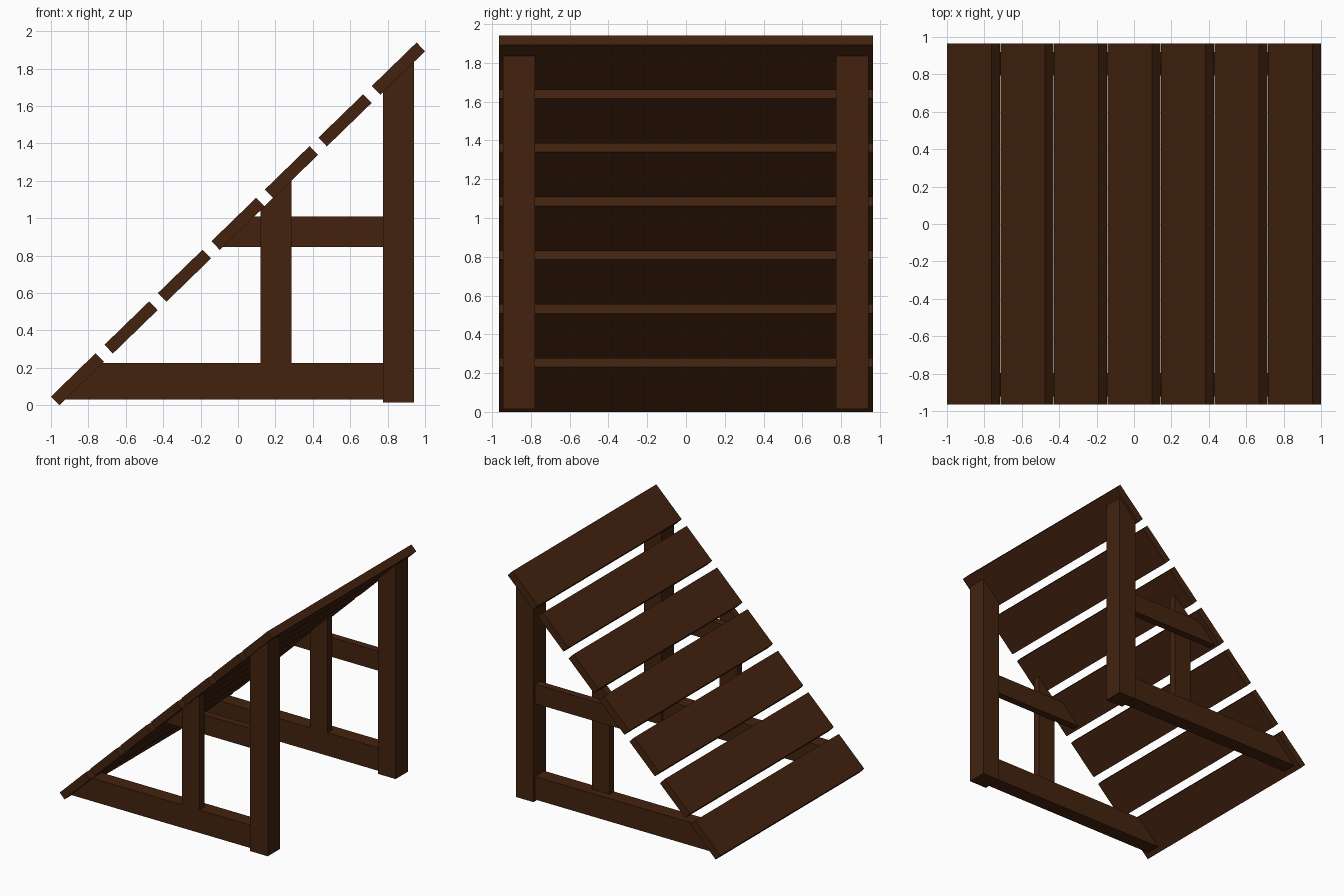
import bpy, bmesh, math
from mathutils import Matrix, Vector

cube = bpy.data.objects.get("Cube")
if cube:
    bpy.data.objects.remove(cube, do_unlink=True)

wood = bpy.data.materials.new("dark_brown_wood")
wood.use_nodes = True
COLOR = (0.056, 0.0165, 0.0048, 1)
wood.diffuse_color = COLOR
bsdf = wood.node_tree.nodes["Principled BSDF"]
bsdf.inputs["Base Color"].default_value = COLOR
bsdf.inputs["Roughness"].default_value = 0.8

# Slope shared by the slats and the cut ends of the frames
ANGLE = math.radians(44.16)
ALONG = Vector((math.cos(ANGLE), 0, math.sin(ANGLE)))
NORMAL = Vector((-math.sin(ANGLE), 0, math.cos(ANGLE)))
LOW, HIGH = Vector((-0.858, 0, 0.139)), Vector((0.858, 0, 1.80))
SLAT_LENGTH, SLAT_THICK, SLAT_WIDTH = 0.333, 0.065, 1.93
SLATS = 7


def finish(name, bm):
    bmesh.ops.recalc_face_normals(bm, faces=bm.faces)
    mesh = bpy.data.meshes.new(name)
    bm.to_mesh(mesh)
    bm.free()
    mesh.materials.append(wood)
    bpy.context.collection.objects.link(bpy.data.objects.new(name, mesh))


def beam(name, x, y, z):
    """Box between limits, mitred flush with the underside of the slats."""
    bm = bmesh.new()
    size = [b - a for a, b in (x, y, z)]
    centre = [(a + b) / 2 for a, b in (x, y, z)]
    bmesh.ops.create_cube(bm, size=1, matrix=Matrix.Translation(centre)
                          @ Matrix.Diagonal((*size, 1)))
    bmesh.ops.bisect_plane(bm, geom=bm.verts[:] + bm.edges[:] + bm.faces[:],
                           plane_co=LOW - NORMAL * SLAT_THICK / 2,
                           plane_no=NORMAL, clear_outer=True)
    bmesh.ops.holes_fill(bm, edges=[e for e in bm.edges if e.is_boundary])
    finish(name, bm)


# Sloping slats
for i in range(SLATS):
    bm = bmesh.new()
    pos = LOW.lerp(HIGH, i / (SLATS - 1))
    bmesh.ops.create_cube(bm, size=1, matrix=Matrix.Translation(pos)
                          @ Matrix.Rotation(-ANGLE, 4, 'Y')
                          @ Matrix.Diagonal((SLAT_LENGTH, SLAT_WIDTH, SLAT_THICK, 1)))
    finish(f"slat_{i + 1}", bm)

# Two identical side frames
for side, y in (("front", -0.86), ("back", 0.857)):
    beam(f"{side}_tall_post", (0.775, 0.94), (y - 0.083, y + 0.083), (0.015, 2))
    beam(f"{side}_bottom_rail", (-1, 0.775), (y - 0.0625, y + 0.0625), (0.03, 0.225))
    beam(f"{side}_short_post", (0.12, 0.285), (y - 0.0625, y), (0.225, 2))
    beam(f"{side}_middle_brace", (-0.3, 0.775), (y, y + 0.0625), (0.845, 1.01))
